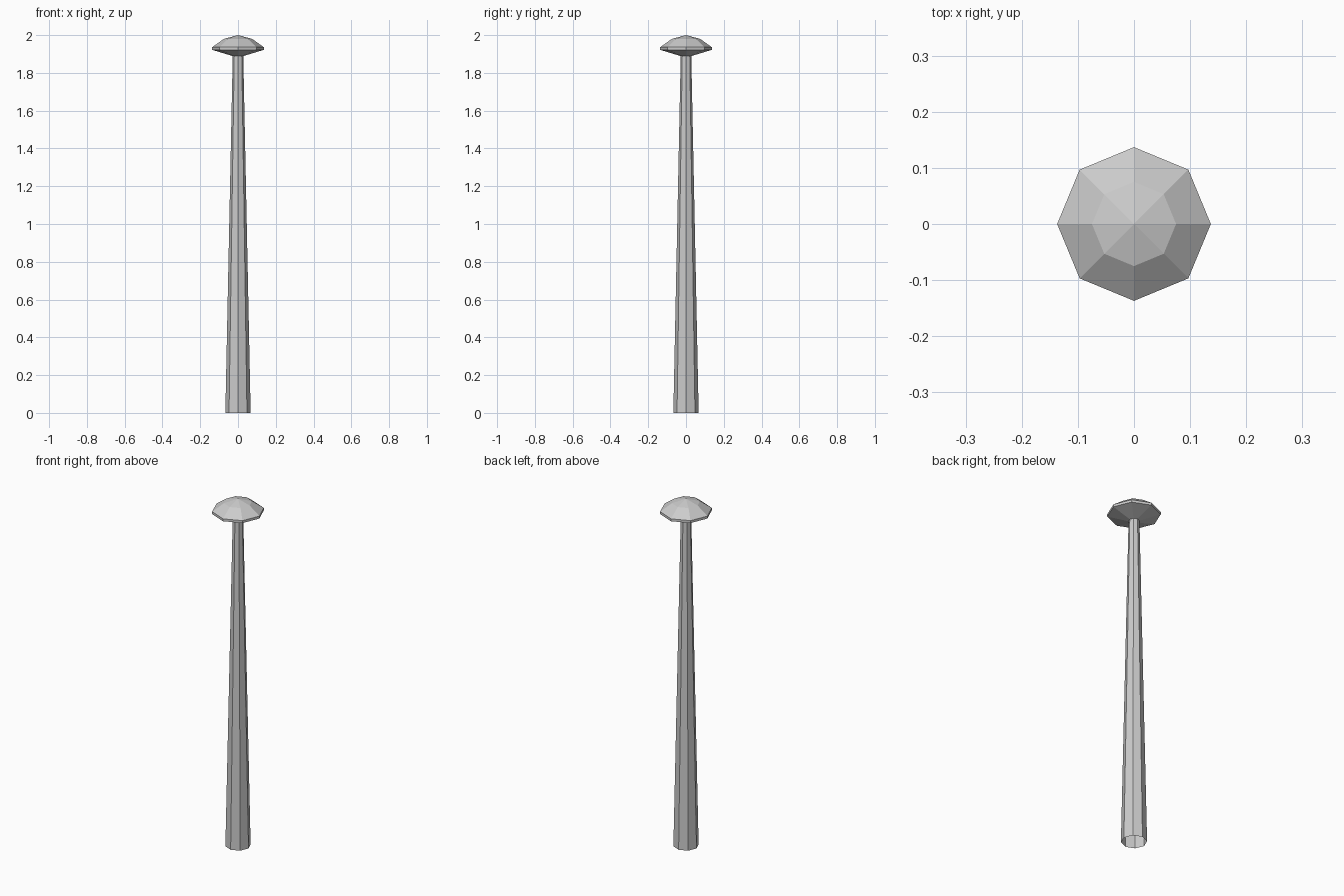
import bpy, bmesh
from math import cos, sin, pi

if "Cube" in bpy.data.objects:
    bpy.data.objects.remove(bpy.data.objects["Cube"])

SIDES = 8


def lathe(name, profile):
    """Revolve (radius, z) points into a faceted octagonal surface; radius 0 makes a tip."""
    bm = bmesh.new()
    rings = []
    for r, z in profile:
        if r == 0:
            rings.append([bm.verts.new((0, 0, z))] * SIDES)
        else:
            rings.append([bm.verts.new((r * cos(2 * pi * i / SIDES), r * sin(2 * pi * i / SIDES), z))
                          for i in range(SIDES)])
    for low, high in zip(rings, rings[1:]):
        for i in range(SIDES):
            j = (i + 1) % SIDES
            corners = dict.fromkeys((low[i], low[j], high[j], high[i]))
            bm.faces.new(list(corners))
    bm.normal_update()
    mesh = bpy.data.meshes.new(name)
    bm.to_mesh(mesh)
    bm.free()
    obj = bpy.data.objects.new(name, mesh)
    bpy.context.collection.objects.link(obj)
    return obj


# Tapered hollow post, open at the bottom
lathe("post", [(0.067, 0), (0.028, 1.889)])

# Faceted cap: sloped underside, thin rim, shallow dome
lathe("cap", [(0.028, 1.889), (0.137, 1.922), (0.137, 1.936), (0.075, 1.98), (0, 2.0)])
